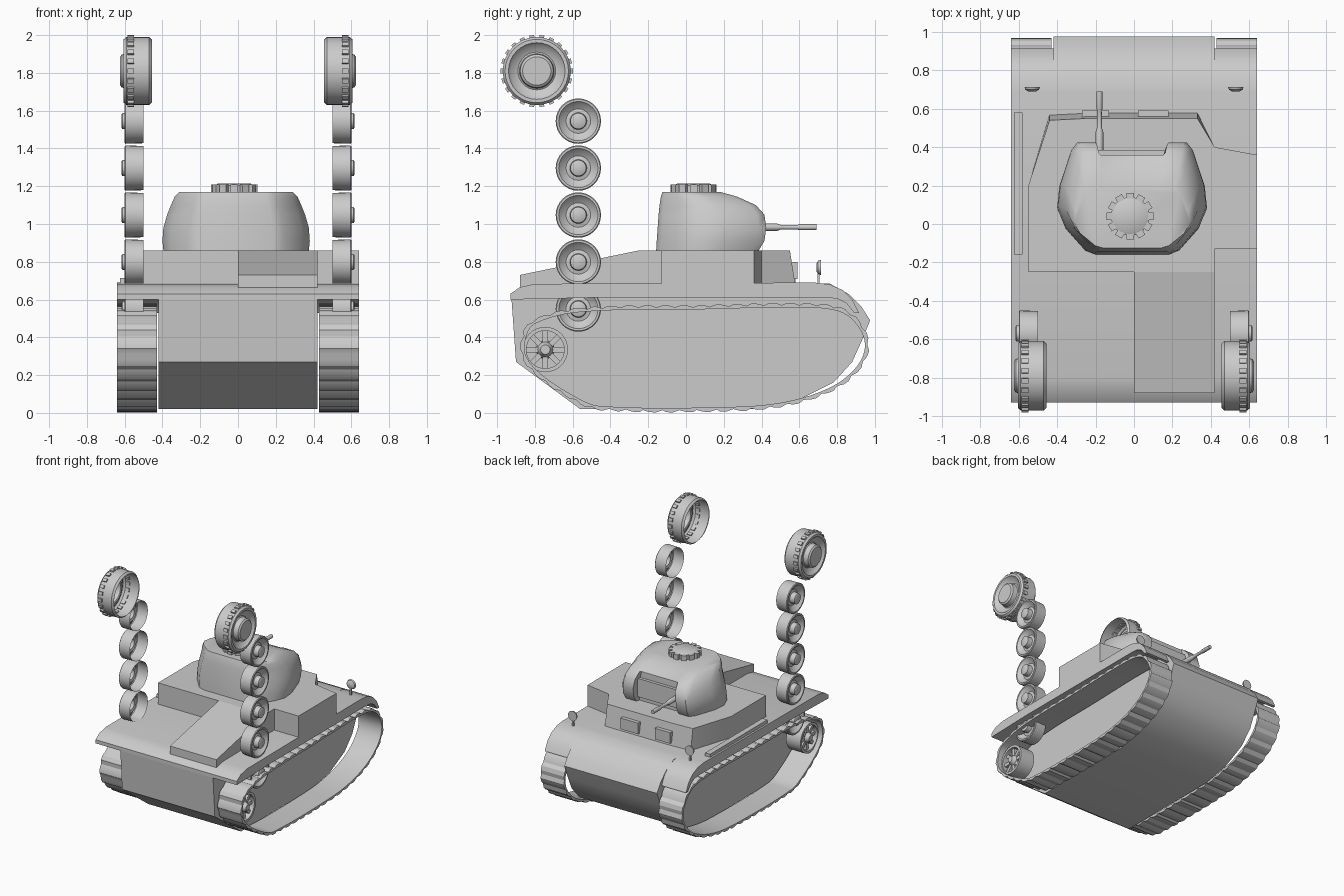
import bpy, bmesh, math
from mathutils import Vector, Matrix

old = bpy.data.objects.get("Cube")
if old:
    bpy.data.objects.remove(old, do_unlink=True)

grey = bpy.data.materials.new("plain grey")
grey.use_nodes = True
grey.diffuse_color = (0.6, 0.6, 0.6, 1)
grey.node_tree.nodes["Principled BSDF"].inputs["Base Color"].default_value = (0.6, 0.6, 0.6, 1)


def finish(name, bm, angle=35):
    bmesh.ops.recalc_face_normals(bm, faces=bm.faces)
    mesh = bpy.data.meshes.new(name)
    bm.to_mesh(mesh)
    bm.free()
    mesh.materials.append(grey)
    obj = bpy.data.objects.new(name, mesh)
    bpy.context.collection.objects.link(obj)
    bpy.ops.object.select_all(action='DESELECT')
    obj.select_set(True)
    bpy.context.view_layer.objects.active = obj
    bpy.ops.object.shade_smooth_by_angle(angle=math.radians(angle))
    return obj


def skin(bm, rings, caps=(True, True), loop=False):
    """Joins closed rings of points with quads."""
    vs = [[bm.verts.new(p) for p in ring] for ring in rings]
    n = len(vs[0])
    pairs = list(zip(vs, vs[1:])) + ([(vs[-1], vs[0])] if loop else [])
    for a, b in pairs:
        for i in range(n):
            j = (i + 1) % n
            bm.faces.new((a[i], a[j], b[j], b[i]))
    for cap, ring in zip(caps, (vs[0], vs[-1])):
        if cap:
            bm.faces.new(ring)


def loft(name, rings, angle=35):
    bm = bmesh.new()
    skin(bm, rings)
    return finish(name, bm, angle)


def prism(name, profile, x0, x1):
    return loft(name, [[(x, y, z) for y, z in profile] for x in (x0, x1)])


def add_box(bm, lo, hi, turn=None):
    lo, hi = Vector(lo), Vector(hi)
    m = Matrix.Translation((lo + hi) / 2) @ Matrix.Diagonal((*(hi - lo), 1))
    bmesh.ops.create_cube(bm, size=1, matrix=(turn or Matrix()) @ m)


def box(name, lo, hi):
    bm = bmesh.new()
    add_box(bm, lo, hi)
    return finish(name, bm)


def lathe(bm, side, cy, cz, profile, seg=32):
    """Spins (x, radius) points about the x direction; the last ring is capped."""
    rings = []
    for x, r in profile:
        rings.append([(side * x, cy + r * math.cos(math.tau * i / seg),
                       cz + r * math.sin(math.tau * i / seg)) for i in range(seg)])
    skin(bm, rings, (False, True))


def around(side, cy, cz, angle):
    return (Matrix.Translation((0, cy, cz)) @ Matrix.Rotation(angle, 4, 'X')
            @ Matrix.Diagonal((side, 1, 1, 1)))


# Hull with rounded nose
prism("hull", [(-.925, .62), (-.9, .27), (-.56, .02), (.35, .02), (.58, .06), (.78, .16),
               (.88, .27), (.93, .38), (.975, .49), (.93, .56), (.86, .63), (.76, .685),
               (.6, .685)], -.42, .42)

# Full width deck whose ends curve down as mudguards
prism("deck", [(-.93, .6), (-.93, .63), (-.88, .665), (-.8, .683), (.68, .69), (.76, .68),
               (.83, .65), (.88, .6), (.915, .53), (.89, .53), (.85, .58), (.8, .605),
               (.74, .61), (-.5, .61)], -.64, .64)

# Superstructure with a wider left side
plan = [(-.44, .55), (-.24, .56), (.33, .56), (.42, .4), (.64, .36), (.64, -.13),
        (.42, -.13), (.42, -.25), (-.55, -.25), (-.55, .2)]
loft("superstructure", [[(x, y + (.02 if y > .5 else 0), .67) for x, y in plan],
                        [(x, y - (.01 if y > .5 else 0), .86) for x, y in plan]], 20)
prism("engine_cover", [(-.88, .66), (-.88, .73), (-.25, .86), (-.25, .66)], 0, .42)
for i, (a, b) in enumerate([(-.27, -.13), (.02, .18)]):
    box(f"vision_port_{i + 1}", (a, .54, .71), (b, .59, .8))

# Turret: rings with a recess between two cheeks
half = [(.5, 0), (.64, .04), (.9, .25), (1, .42), (.97, .62), (.82, .93), (.74, 1), (.5, 1)]


def turret_ring(z, w, back, front, recess):
    pts = [(w * u, back + (front - back) * t) for u, t in half]
    pts.append((w * .47, front - recess))
    return [(x - .01, y, z) for x, y in pts] + [(-x - .01, y, z) for x, y in reversed(pts)]


loft("turret", [turret_ring(.86, .385, -.158, .385, .03),
                turret_ring(.91, .39, -.155, .415, .06),
                turret_ring(.98, .385, -.15, .425, .065),
                turret_ring(1.05, .365, -.145, .415, .055),
                turret_ring(1.10, .345, -.14, .37, .012),
                turret_ring(1.145, .325, -.133, .27, .004),
                turret_ring(1.17, .30, -.125, .18, .002)], 45)
box("mantlet", (-.19, .33, .9), (.17, .385, 1.05))

# Cupola with vision blocks
bm = bmesh.new()
rings = [(1.165, .1), (1.205, .1), (1.215, .085)]
skin(bm, [[(r * math.cos(math.tau * i / 24) - .02, .04 + r * math.sin(math.tau * i / 24), z)
           for i in range(24)] for z, r in rings])
for i in range(12):
    turn = Matrix.Translation((-.02, .04, 0)) @ Matrix.Rotation(math.tau * i / 12, 4, 'Z')
    add_box(bm, (.09, -.02, 1.165), (.122, .02, 1.21), turn)
finish("cupola", bm)

# Gun lying along y
bm = bmesh.new()
skin(bm, [[(-.18 + r * math.cos(math.tau * i / 12), y, .983 + r * math.sin(math.tau * i / 12))
           for i in range(12)]
          for y, r in [(.36, .02), (.48, .02), (.5, .013), (.59, .012), (.6, .016), (.69, .016)]])
finish("gun", bm)

# Rail on the right mudguard
box("fender_rail", (-.625, -.16, .685), (-.58, .58, .715))


def track_path(count):
    """Smooth closed loop in the side plane, sampled at even steps."""
    keys = [(-.81, .48), (-.57, .545), (.07, .56), (.6, .57), (.81, .55), (.91, .48), (.96, .36),
            (.915, .24), (.78, .13), (.545, .05), (.25, .02), (-.46, .025), (-.6, .08),
            (-.78, .2), (-.86, .3), (-.86, .4)]
    keys = [Vector(k) for k in keys]
    fine = []
    n = len(keys)
    for i in range(n):
        a, b, c, d = (keys[(i + k) % n] for k in (-1, 0, 1, 2))
        m0 = (c - a).normalized() * (c - b).length
        m1 = (d - b).normalized() * (c - b).length
        for s in range(40):
            t = s / 40
            fine.append(b + m0 * t + (3 * (c - b) - 2 * m0 - m1) * t**2
                        + (2 * (b - c) + m0 + m1) * t**3)
    total = sum((fine[i] - fine[i - 1]).length for i in range(len(fine)))
    out, run, step = [], 0, total / count
    for i, p in enumerate(fine):
        if run >= len(out) * step and len(out) < count:
            out.append(p)
        run += (fine[(i + 1) % len(fine)] - p).length
    return out


def track(side, name):
    path = track_path(44 * 3)
    rings = []
    for i, p in enumerate(path):
        t = (path[(i + 1) % len(path)] - path[i - 1]).normalized()
        out = Vector((-t.y, t.x))
        a = p + out * (0, .012, .01)[i % 3]
        b = p - out * .012
        rings.append([(side * x, q.x, q.y) for x, q in ((.43, a), (.64, a), (.64, b), (.43, b))])
    bm = bmesh.new()
    skin(bm, rings, (False, False), loop=True)
    finish(name, bm, 25)


# Parts that repeat on both sides
for side, word in ((1, "left"), (-1, "right")):
    track(side, f"{word}_track")

    # Column of road wheels: dished shells with open backs
    for i in range(5):
        bm = bmesh.new()
        lathe(bm, side, -.57, .55 + i * .2487,
              [(.5, .117), (.595, .12), (.6, .115), (.6, .104), (.585, .092), (.567, .065),
               (.572, .045), (.612, .042), (.616, .036)])
        finish(f"{word}_road_wheel_{i + 1}", bm)

    # Toothed drive wheel above the column
    bm = bmesh.new()
    lathe(bm, side, -.79, 1.81,
          [(.455, .165), (.47, .18), (.59, .18), (.605, .168), (.605, .15), (.585, .135),
           (.57, .1), (.575, .092), (.615, .088), (.625, .075)])
    for i in range(22):
        add_box(bm, (.55, .17, -.013), (.585, .191, .013), around(side, -.79, 1.81, math.tau * i / 22))
    finish(f"{word}_drive_wheel", bm)

    # Spoked idler at the end of the track
    bm = bmesh.new()
    lathe(bm, side, -.745, .335, [(.5, .05), (.56, .05), (.59, .035), (.61, .025)])
    rim = [(.47, .12), (.6, .12), (.6, .1), (.47, .1)]
    skin(bm, [[(side * x, -.745 + r * math.cos(a), .335 + r * math.sin(a)) for x, r in rim]
              for a in (math.tau * k / 32 for k in range(32))], (False, False), loop=True)
    for i in range(8):
        add_box(bm, (.53, .03, -.014), (.58, .105, .014), around(side, -.745, .335, math.tau * i / 8))
    finish(f"{word}_idler", bm)

    # Headlamp on a short stalk
    bm = bmesh.new()
    add_box(bm, (side * .53 - .008, .695, .68), (side * .53 + .008, .708, .76))
    skin(bm, [[(side * .53 + r * math.cos(math.tau * i / 16), y, .77 + r * math.sin(math.tau * i / 16))
               for i in range(16)] for y, r in ((.69, .02), (.7, .036), (.714, .04))])
    finish(f"{word}_headlamp", bm)
